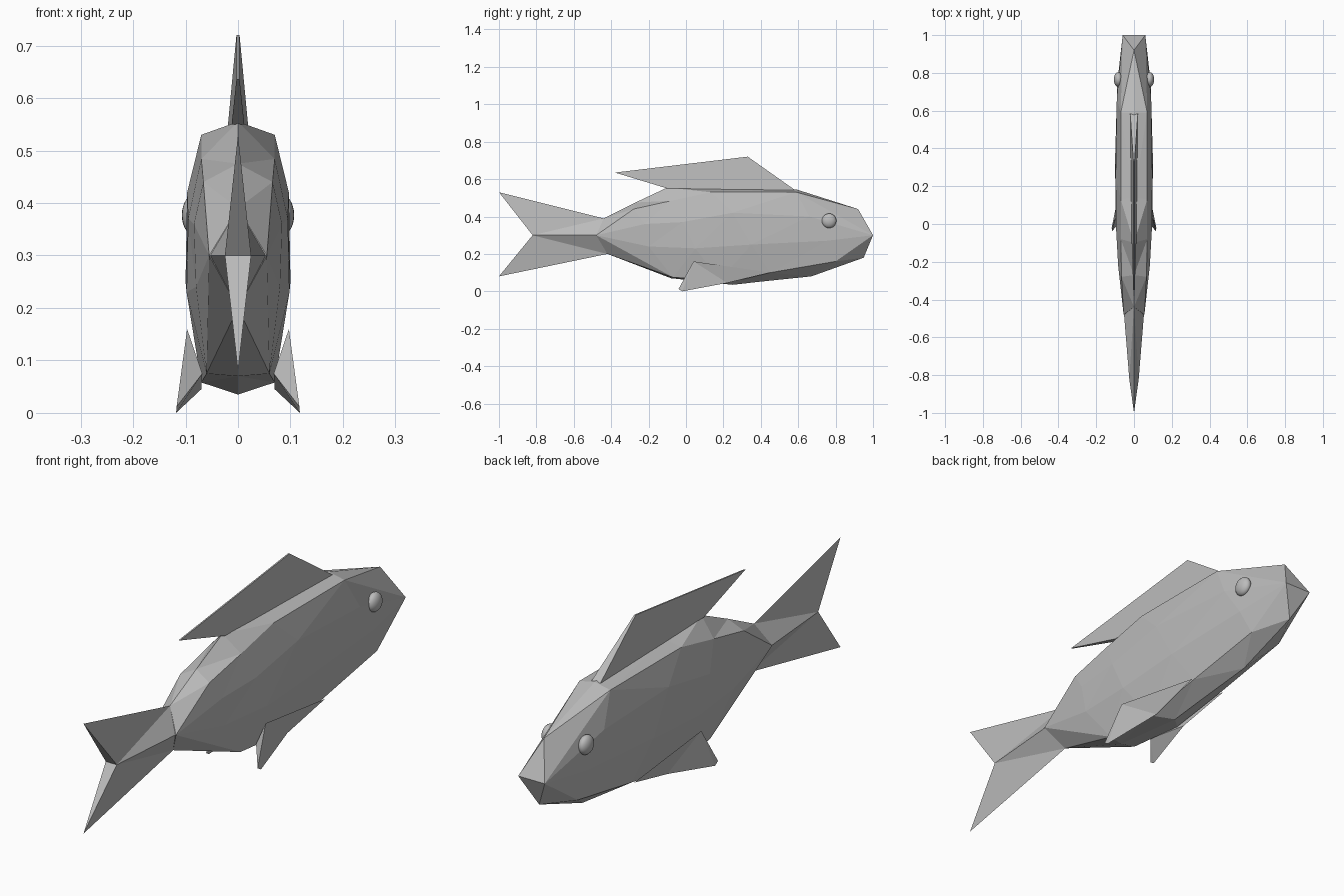
import bpy, bmesh

if "Cube" in bpy.data.objects:
    bpy.data.objects.remove(bpy.data.objects["Cube"])

grey = bpy.data.materials.new("fish grey")
grey.diffuse_color = (0.5, 0.5, 0.5, 1)
grey.use_nodes = True
grey.node_tree.nodes["Principled BSDF"].inputs["Base Color"].default_value = grey.diffuse_color


def build(name, polys, both_sides=True):
    """Weld polygons given as coordinates, optionally mirrored across x = 0."""
    bm = bmesh.new()
    cache = {}
    for sign in ((1, -1) if both_sides else (1,)):
        for poly in polys:
            vs = []
            for x, y, z in poly:
                key = (round(sign * x, 4) + 0.0, y, z)
                if key not in cache:
                    cache[key] = bm.verts.new(key)
                if cache[key] not in vs:
                    vs.append(cache[key])
            if len(vs) > 2 and not bm.faces.get(vs):
                bm.faces.new(vs)
    bmesh.ops.recalc_face_normals(bm, faces=bm.faces[:])
    bmesh.ops.triangulate(bm, faces=bm.faces[:])
    me = bpy.data.meshes.new(name)
    bm.to_mesh(me)
    bm.free()
    me.materials.append(grey)
    ob = bpy.data.objects.new(name, me)
    bpy.context.collection.objects.link(ob)
    return ob


# Body: lengthwise rows from back ridge to belly, meeting at nose and tail corners
nose, tail = (0.06, 1.0, 0.30), (0.055, -0.48, 0.30)
ridge = [(0, 0.92, 0.44), (0, 0.59, 0.545), (0, 0.14, 0.55),
         (0, -0.10, 0.555), (0, -0.27, 0.475), (0, -0.44, 0.39)]
upper = [nose, (0.07, 0.59, 0.53), (0.07, 0.13, 0.53),
         (0.07, -0.08, 0.484), (0.066, -0.28, 0.44), tail]
mid_high = [nose, (0.091, 0.66, 0.40), (0.097, 0.25, 0.42),
            (0.095, -0.02, 0.37), (0.084, -0.22, 0.36), tail]
mid_low = [nose, (0.088, 0.75, 0.27), (0.10, 0.35, 0.25),
           (0.098, 0.05, 0.23), (0.08, -0.20, 0.24), tail]
lower = [nose, (0.07, 0.80, 0.16), (0.072, 0.45, 0.10),
         (0.07, 0.18, 0.058), (0.06, -0.07, 0.075), tail]
belly = [(0, 0.95, 0.18), (0, 0.67, 0.08), (0, 0.40, 0.052),
         (0, 0.25, 0.035), (0, -0.08, 0.07), (0, -0.42, 0.20)]
rows = [ridge, upper, mid_high, mid_low, lower, belly]
polys = [[a[i], a[i + 1], b[i + 1], b[i]]
         for a, b in zip(rows, rows[1:]) for i in range(5)]
for c, k in ((nose, 0), (tail, 5)):
    centre = (0, c[1], c[2])
    polys += [[ridge[k], c, centre], [belly[k], centre, c]]
build("body", polys)

# Tail fin: two wedges thick along the middle and sharp at the tips
root, notch = (0.053, -0.475, 0.30), (0.025, -0.82, 0.30)
build("tail_fin", [
    [(0, -0.44, 0.39), (0, -1.0, 0.53), notch, root],
    [(0, -0.42, 0.20), root, notch, (0, -1.0, 0.08)],
    [notch, (0, -1.0, 0.53), (0, -0.82, 0.30)],
    [notch, (0, -0.82, 0.30), (0, -1.0, 0.08)]])

# Dorsal fin: tapered blade along the back
base_f, base_b = (0.02, 0.585, 0.54), (0.012, -0.10, 0.55)
tip_f, tip_b = (0.003, 0.33, 0.72), (0.003, -0.38, 0.635)
mirror = lambda p: (-p[0], p[1], p[2])
loop = [base_f, tip_f, tip_b, base_b]
build("dorsal_fin", [loop, [mirror(p) for p in loop]] + [
    [a, b, mirror(b), mirror(a)] for a, b in zip(loop, loop[1:] + loop[:1])], False)

# Side fins: wedges flaring out and down from the lower flanks
front = (0.08, 0.45, 0.10)
out_b, in_b = (0.097, 0.04, 0.16), (0.068, 0.02, 0.075)
tip_u, tip_l = (0.117, -0.04, 0.012), (0.118, -0.02, 0.0)
in_f = (0.07, 0.22, 0.045)
build("side_fins", [
    [front, out_b, tip_u, tip_l, in_f],
    [out_b, in_b, tip_u], [in_b, in_f, tip_l, tip_u],
    [front, in_f, in_b, out_b]])

# Eyes: smooth flattened spheres
for side, label in ((1, "right"), (-1, "left")):
    bpy.ops.mesh.primitive_uv_sphere_add(segments=24, ring_count=14, radius=1,
                                         location=(side * 0.083, 0.765, 0.377))
    eye = bpy.context.object
    eye.name = label + "_eye"
    eye.scale = (0.024, 0.039, 0.039)
    eye.data.materials.append(grey)
    bpy.ops.object.shade_smooth()
